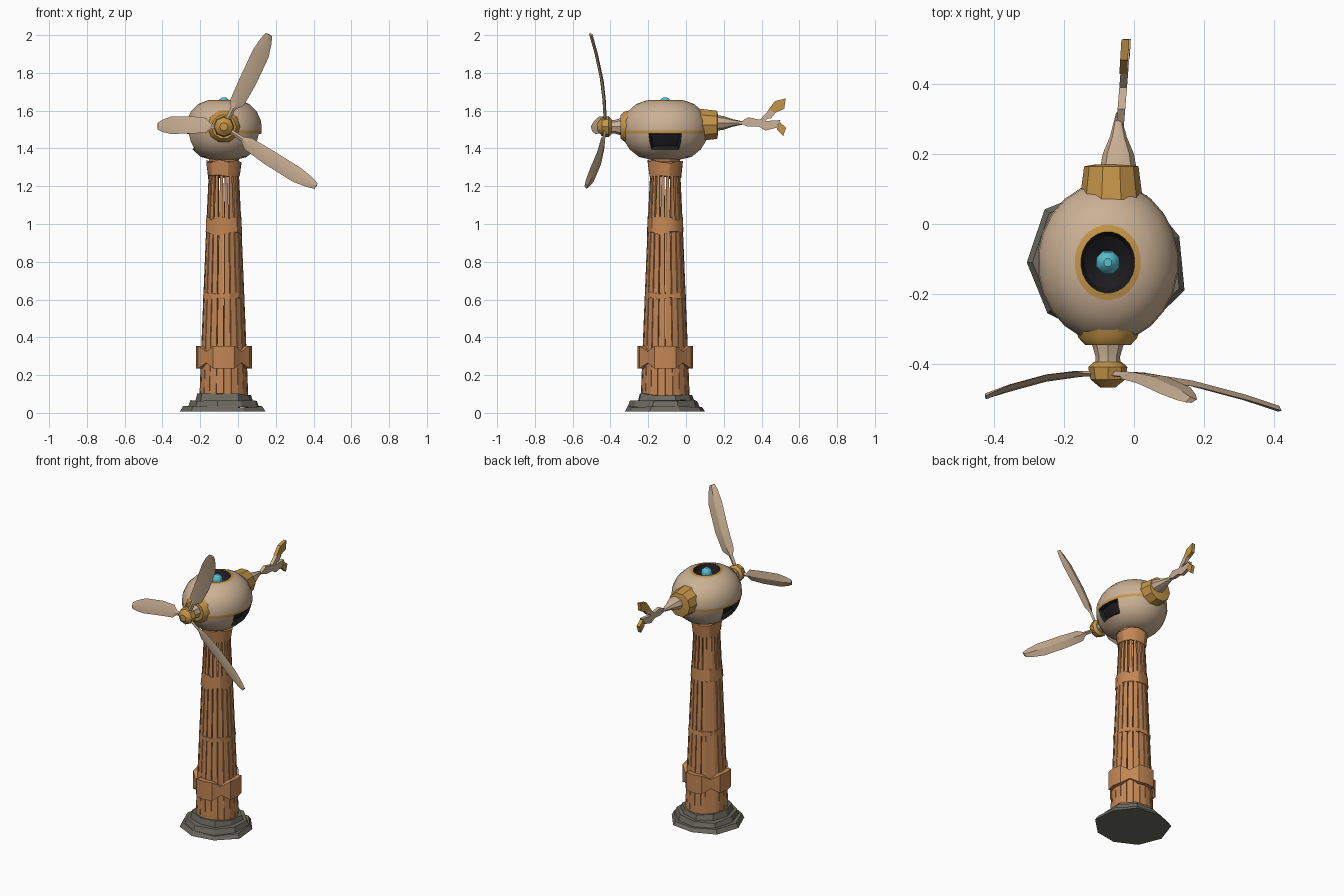
import bpy, bmesh, math, random
from mathutils import Vector

random.seed(4)
cube = bpy.data.objects.get("Cube")
if cube:
    bpy.data.objects.remove(cube)


def material(name, r, g, b):
    m = bpy.data.materials.new(name)
    m.use_nodes = True
    m.diffuse_color = (r, g, b, 1)
    m.node_tree.nodes["Principled BSDF"].inputs["Base Color"].default_value = (r, g, b, 1)
    return m


BEIGE = material("pale canvas", .60, .44, .30)
WOOD = material("orange wood", .55, .24, .09)
GOLD = material("gold trim", .56, .30, .065)
STONE = material("grey stone", .15, .145, .115)
DARK = material("dark opening", .012, .012, .014)
CYAN = material("cyan glow", .10, .52, .62)

TX, TY = -.075, -.11       # tower axis
HZ = 1.515                 # rotor axis height


def loft(bm, rings, caps=True, closed=False):
    """Skin a list of equal-length point rings."""
    vs = [[bm.verts.new(p) for p in ring] for ring in rings]
    n = len(vs[0])
    pairs = list(zip(vs, vs[1:])) + ([(vs[-1], vs[0])] if closed else [])
    for a, b in pairs:
        for i in range(n):
            j = (i + 1) % n
            bm.faces.new((a[i], a[j], b[j], b[i]))
    if caps and not closed:
        bm.faces.new(vs[0])
        bm.faces.new(vs[-1])


def finish(name, bm, mats, smooth=None):
    bmesh.ops.recalc_face_normals(bm, faces=bm.faces)
    me = bpy.data.meshes.new(name)
    bm.to_mesh(me)
    bm.free()
    for m in mats:
        me.materials.append(m)
    ob = bpy.data.objects.new(name, me)
    bpy.context.collection.objects.link(ob)
    if smooth:
        bpy.ops.object.select_all(action='DESELECT')
        ob.select_set(True)
        bpy.context.view_layer.objects.active = ob
        bpy.ops.object.shade_smooth_by_angle(angle=math.radians(smooth))
    return ob


def circle(r, z, n, sx=1, jitter=0.0, zjit=0.0):
    """Ring around the tower axis, optionally ragged."""
    pts = []
    for i in range(n):
        a = math.tau * (i + .5) / n
        q = r * (1 + random.uniform(-jitter, jitter))
        pts.append(Vector((TX + q * sx * math.cos(a), TY + q * math.sin(a),
                           z + random.uniform(-zjit, zjit))))
    return pts


def axle(name, profile, mat, n=10, x=TX, z=HZ, flat=1.0):
    """Turned part around the rotor axis; profile is (y, radius)."""
    bm = bmesh.new()
    loft(bm, [[(x + r * math.cos(math.tau * i / n), y, z + r * flat * math.sin(math.tau * i / n))
               for i in range(n)] for y, r in profile])
    return finish(name, bm, [mat], 35)


# Stone footing: three ragged slabs
for k, (z0, z1, r) in enumerate([(.008, .035, .225), (.03, .068, .195), (.06, .1, .155)]):
    bm = bmesh.new()
    outline = circle(r, z0, 9, 1, .06)
    top = [Vector((TX + (p.x - TX) * .93, TY + (p.y - TY) * .93, z1 + random.uniform(-.008, .004)))
           for p in outline]
    loft(bm, [outline, top])
    finish(f"footing_slab_{k + 1}", bm, [STONE])

# Tower slats, wide at the foot and thin at the top
bm = bmesh.new()
SLATS = 20
for i in range(SLATS):
    a = math.tau * (i + .5) / SLATS
    out, side = Vector((math.cos(a), math.sin(a), 0)), Vector((-math.sin(a), math.cos(a), 0))
    wide = 1.7 if i == 7 else 1
    rings = []
    for z, r, w in [(.08, .128, .0195), (.38, .117, .0165), (1.0, .092, .0115), (1.31, .078, .0065)]:
        c = Vector((TX, TY, z))
        w *= wide
        rings.append([c + out * (r + d) + side * s
                      for d, s in [(0, -w), (0, w), (-.012, w), (-.012, -w)]])
    loft(bm, rings)
finish("tower_slats", bm, [WOOD])


# Wooden hoops
def hoop(name, z0, z1, r0, r1, n=12, ragged=0.0):
    bm = bmesh.new()
    loft(bm, [circle(r0, z0, n, 1, .02, ragged), circle(r1, z1, n, 1, .02, ragged),
              circle(r1 - .015, z1, n), circle(r0 - .015, z0, n)], closed=True)
    finish(name, bm, [WOOD], 30)


hoop("middle_hoop", .605, .635, .113, .112, ragged=.006)
hoop("upper_hoop", .95, 1.03, .1, .096, ragged=.012)
hoop("top_collar", 1.25, 1.33, .086, .095, ragged=.012)
hoop("neck", 1.31, 1.36, .075, .085)

# Lower hoop made of flared, pinched plates
bm = bmesh.new()
rows = [[], [], [], []]
for i in range(16):
    a = math.tau * i / 16
    pinch = i % 4 == 2
    r, h = (.132, .03) if pinch else (.148, .06)
    for row, (q, z) in zip(rows, [(r, -h), (r, h), (.115, h), (.115, -h)]):
        row.append((TX + q * math.cos(a), TY + q * math.sin(a), .295 + z))
loft(bm, rows, closed=True)
finish("lower_hoop", bm, [WOOD], 30)

# Head: turned shell with a top well and side openings
bm = bmesh.new()
shell = [(.075, 1.34), (.14, 1.355), (.19, 1.395), (.215, 1.435), (.228, 1.478), (.23, 1.495),
         (.226, 1.545), (.2, 1.595), (.155, 1.635), (.108, 1.652), (.088, 1.656),
         (.075, 1.63), (.03, 1.60)]
loft(bm, [circle(r, z, 24, .88) for r, z in shell])
openings = []
for f in bm.faces:
    c = f.calc_center_median()
    rad = math.hypot((c.x - TX) / .88, c.y - TY)
    if c.z > 1.59 and rad < .09:
        f.material_index = 2                      # well
    elif c.z > 1.64 and rad < .12 or 1.48 < c.z < 1.49:
        f.material_index = 1                      # rim and belt
    elif 1.38 < c.z < 1.47 and abs(c.y - TY) < .075 and abs(c.x - TX) > .1:
        f.material_index = 2                      # side openings
        openings.append(f)
bmesh.ops.recalc_face_normals(bm, faces=bm.faces)
for s in (-1, 1):
    part = [f for f in openings if (f.calc_center_median().x - TX) * s > 0]
    rim = bmesh.ops.inset_region(bm, faces=part, thickness=.008, depth=-.025)
    for f in rim["faces"]:
        f.material_index = 2
finish("head", bm, [BEIGE, GOLD, DARK], 28)

# Glowing core in the well
bm = bmesh.new()
loft(bm, [circle(.02, 1.59, 8), circle(.036, 1.63, 8), circle(.03, 1.655, 8), circle(.012, 1.67, 8)])
finish("glowing_core", bm, [CYAN], 40)

# Collars, shaft, hub and tail boom
axle("front_collar", [(-.27, .095), (-.325, .085), (-.347, .065), (-.347, .04)], GOLD)
axle("rear_collar", [(.07, .09), (.11, .085), (.165, .078), (.17, .05)], GOLD, x=-.065, z=1.525)
axle("rotor_shaft", [(-.33, .05), (-.38, .035), (-.42, .038)], BEIGE, 8)
axle("hub", [(-.395, .04), (-.41, .056), (-.445, .05), (-.468, .022)], GOLD, 8)
axle("tail_boom", [(.16, .052), (.2, .045), (.25, .024), (.32, .006)], BEIGE, 8, x=-.045, z=1.535, flat=.8)


# Rotor blades: thin lens sections swept from hub to tip
def blade(name, tip, width):
    root = Vector((TX, -.43, HZ))
    span = Vector(tip) - root
    across = Vector((0, 1, 0)).cross(span).normalized()
    across = (across + Vector((0, .22, 0))).normalized()
    normal = span.cross(across).normalized()
    bm = bmesh.new()
    rings = []
    for t, w, shift in [(.05, .25, 0), (.2, .3, 0), (.27, .85, .1), (.5, 1, .1),
                        (.8, 1, 0), (.93, .7, -.1), (1, .4, -.15)]:
        c = root + span * t + across * (shift * width) + Vector((0, .02 * math.sin(math.pi * t), 0))
        w *= width
        rings.append([c - across * w, c + normal * .011, c + across * w, c - normal * .006])
    loft(bm, rings)
    finish(name, bm, [BEIGE], 20)


blade("upper_blade", (.17, -.505, 2.0), .047)
blade("lower_left_blade", (.41, -.53, 1.195), .043)
blade("right_blade", (-.425, -.495, 1.525), .047)


# Forked tail vane: thin plates in side profile
def vane(name, outline, mat, x0, x1):
    bm = bmesh.new()
    lo, hi = outline[0][0], outline[-1][0]
    mid = [x0 + (x1 - x0) * (y - .28) / .25 for y, z in outline]
    loft(bm, [[(m + d, y, z) for m, (y, z) in zip(mid, outline)] for d in (-.011, .011)])
    finish(name, bm, [mat])


vane("vane_stem", [(.28, 1.535), (.33, 1.565), (.40, 1.55), (.44, 1.565), (.39, 1.515), (.33, 1.515)],
     BEIGE, -.04, -.02)
vane("upper_vane", [(.39, 1.55), (.44, 1.605), (.475, 1.59), (.45, 1.56)], BEIGE, -.04, -.02)
vane("upper_vane_tip", [(.43, 1.595), (.47, 1.65), (.528, 1.665), (.52, 1.61), (.475, 1.59)],
     GOLD, -.04, -.025)
vane("lower_vane", [(.37, 1.525), (.42, 1.545), (.5, 1.55), (.48, 1.51), (.42, 1.495)], BEIGE, -.04, -.02)
vane("lower_vane_tip", [(.48, 1.5), (.495, 1.54), (.53, 1.51), (.515, 1.465)], GOLD, -.035, -.02)
